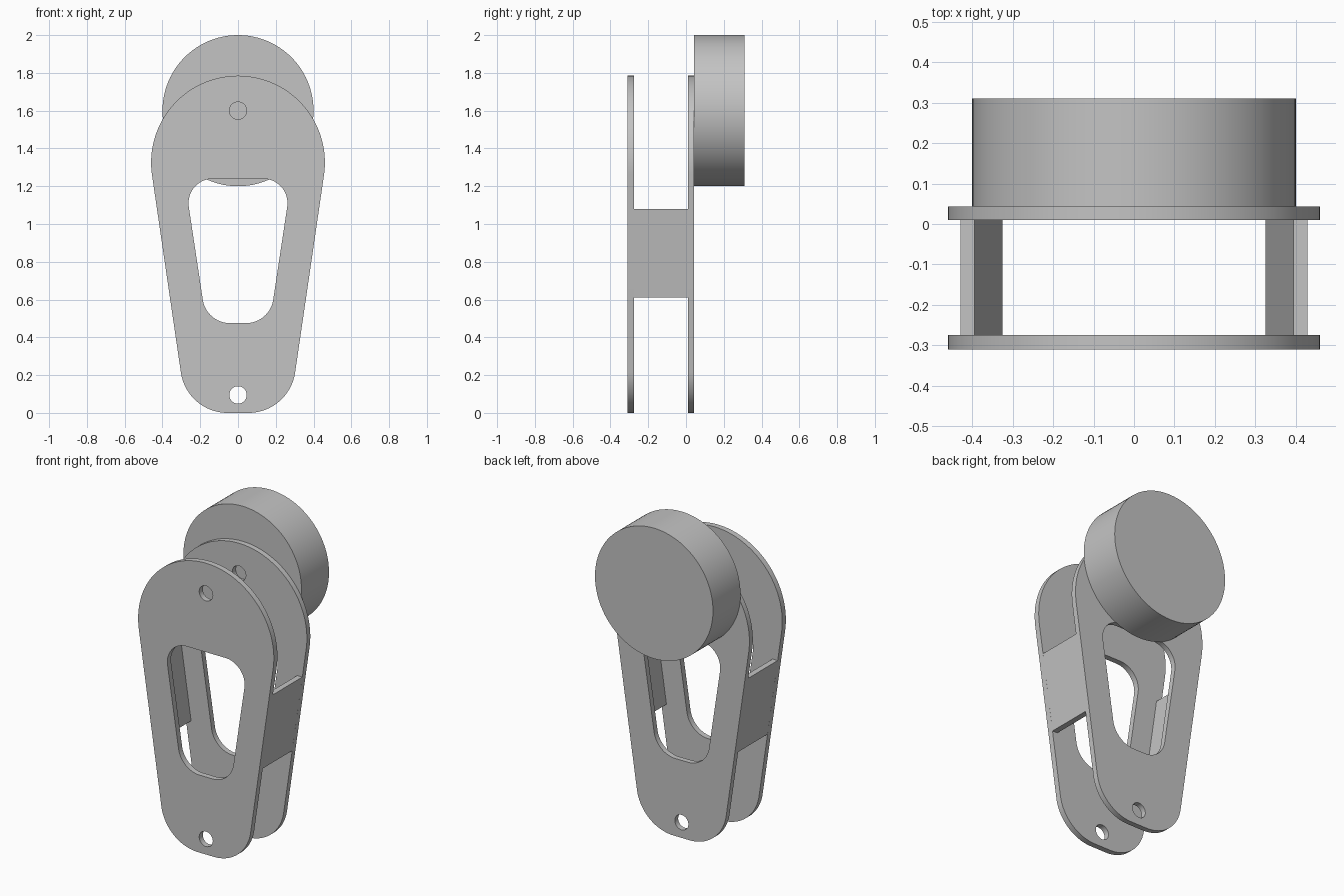
import bpy
import math

cube = bpy.data.objects.get("Cube")
if cube:
    bpy.data.objects.remove(cube, do_unlink=True)

grey = bpy.data.materials.new("plain grey")
grey.use_nodes = True
grey.diffuse_color = (0.55, 0.55, 0.55, 1)
grey.node_tree.nodes["Principled BSDF"].inputs["Base Color"].default_value = (0.55, 0.55, 0.55, 1)

TILT = 8.4  # lean of the straight sides, in degrees


def arc(cx, cz, r, start, end, steps=24):
    angles = [math.radians(start + (end - start) * i / steps) for i in range(steps + 1)]
    return [(cx + r * math.cos(a), cz + r * math.sin(a)) for a in angles]


def circle(cz, r, steps=48):
    return arc(0, cz, r, 0, 360, steps)[:-1]


def symmetric(half):
    """Close a right-hand half profile with its mirror image."""
    left = [(-x, z) for x, z in reversed(half) if x > 0.0001]
    return half + left


def extrude(name, loops, y0, y1):
    """Solid from a filled xz profile (later loops are holes) between y0 and y1."""
    curve = bpy.data.curves.new(name, "CURVE")
    curve.dimensions = "2D"
    curve.fill_mode = "BOTH"
    curve.extrude = (y1 - y0) / 2
    for loop in loops:
        spline = curve.splines.new("POLY")
        spline.points.add(len(loop) - 1)
        for point, (x, z) in zip(spline.points, loop):
            point.co = (x, z, 0, 1)
        spline.use_cyclic_u = True
    obj = bpy.data.objects.new(name, curve)
    bpy.context.collection.objects.link(obj)
    obj.location.y = (y0 + y1) / 2
    obj.rotation_euler.x = math.pi / 2
    bpy.ops.object.select_all(action="DESELECT")
    obj.select_set(True)
    bpy.context.view_layer.objects.active = obj
    bpy.ops.object.convert(target="MESH")
    obj = bpy.context.object
    # Weld caps to walls and face everything outward
    bpy.ops.object.mode_set(mode="EDIT")
    bpy.ops.mesh.select_all(action="SELECT")
    bpy.ops.mesh.remove_doubles(threshold=0.0001)
    bpy.ops.mesh.normals_make_consistent(inside=False)
    bpy.ops.object.mode_set(mode="OBJECT")
    obj.data.materials.clear()
    obj.data.materials.append(grey)
    bpy.ops.object.shade_smooth_by_angle(angle=math.radians(30))
    return obj


# Twin side plates with a tapered window and two pin holes
outline = symmetric(arc(0.055, 0.25, 0.25, -90, -TILT) + arc(0, 1.325, 0.46, -TILT, 90, 40))
window = symmetric(arc(0.042, 0.621, 0.146, -90, -TILT) + arc(0.132, 1.11, 0.13, -TILT, 90))
plate = [outline, window, circle(0.095, 0.046), circle(1.6, 0.046)]
extrude("front_plate", plate, -0.31, -0.275)
extrude("back_plate", plate, 0.01, 0.043)

# Leaning spacers that join the plates along their edges
for side, name in ((1, "left_spacer"), (-1, "right_spacer")):
    bar = [(0.325, 0.61), (0.36, 0.61), (0.429, 1.08), (0.394, 1.08)]
    extrude(name, [[(side * x, z) for x, z in bar]], -0.275, 0.01)

# Round drum on the back plate
extrude("drum", [circle(1.6, 0.4, 96)], 0.043, 0.31)
